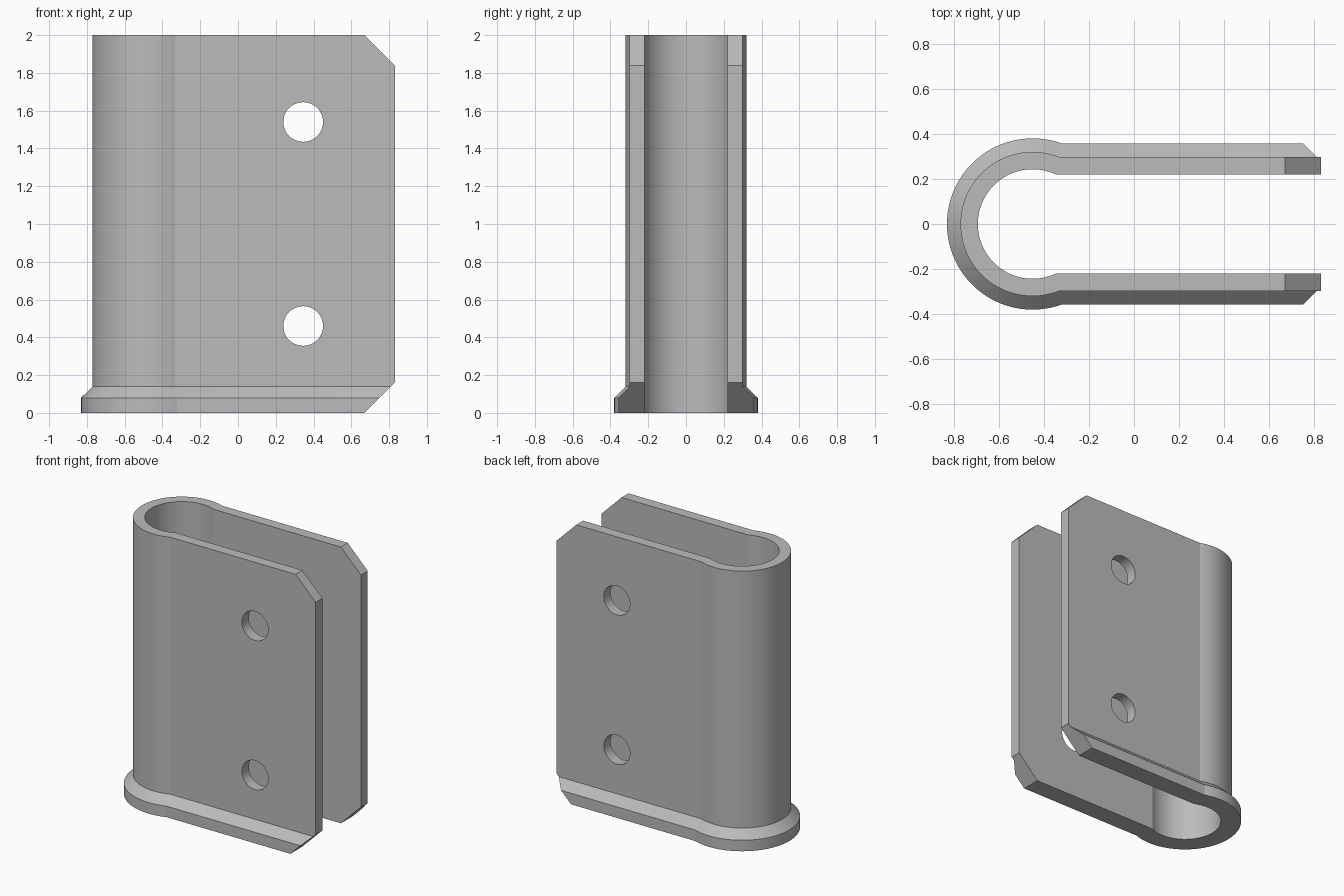
import bpy, bmesh, math
from mathutils import Vector

if "Cube" in bpy.data.objects:
    bpy.data.objects.remove(bpy.data.objects["Cube"], do_unlink=True)

grey = bpy.data.materials.new("mid grey")
grey.use_nodes = True
grey.diffuse_color = (0.5, 0.5, 0.5, 1)
grey.node_tree.nodes["Principled BSDF"].inputs["Base Color"].default_value = (0.5, 0.5, 0.5, 1)

CENTRE, END, HEIGHT, CHAMFER = -0.45, 0.83, 2.0, 0.16
STEPS = 64


def u_path(radius, wall):
    """Keyhole-like U: round nose, then two straight legs at y = +-wall."""
    start = math.asin(wall / radius)
    sweep = 2 * (math.pi - start)
    pts = [(END, wall)]
    for i in range(STEPS + 1):
        a = start + sweep * i / STEPS
        pts.append((CENTRE + radius * math.cos(a), radius * math.sin(a)))
    return pts + [(END, -wall)]


# Cross-section rings: flange, sloped shoulder, outer wall, inner wall
rings = [(0.38, 0.358, 0), (0.38, 0.358, 0.08), (0.32, 0.298, 0.14),
         (0.32, 0.298, HEIGHT), (0.243, 0.22, HEIGHT), (0.243, 0.22, 0)]
bm = bmesh.new()
loops = [[bm.verts.new((x, y, z)) for x, y in u_path(r, w)] for r, w, z in rings]
for k, a in enumerate(loops):
    b = loops[(k + 1) % len(loops)]
    for i in range(len(a) - 1):
        bm.faces.new((a[i], a[i + 1], b[i + 1], b[i]))
for end in (0, -1):
    bm.faces.new([loop[end] for loop in loops])
bmesh.ops.recalc_face_normals(bm, faces=bm.faces)

# Chamfered free corners at the top and bottom of both legs
for z, direction in ((0, -1), (HEIGHT, 1)):
    cut = bmesh.ops.bisect_plane(
        bm, geom=bm.verts[:] + bm.edges[:] + bm.faces[:], dist=1e-5,
        plane_co=Vector((END - CHAMFER, 0, z)), plane_no=Vector((1, 0, direction)),
        clear_outer=True)
    edges = [e for e in cut["geom_cut"] if isinstance(e, bmesh.types.BMEdge)]
    bmesh.ops.holes_fill(bm, edges=edges, sides=0)
bmesh.ops.recalc_face_normals(bm, faces=bm.faces)

mesh = bpy.data.meshes.new("folded_bracket")
bm.to_mesh(mesh)
bm.free()
mesh.materials.append(grey)
bracket = bpy.data.objects.new("folded_bracket", mesh)
bpy.context.collection.objects.link(bracket)

# Bolt holes through both legs
for name, z in (("lower", 0.46), ("upper", 1.54)):
    bpy.ops.mesh.primitive_cylinder_add(vertices=48, radius=0.105, depth=1.2,
                                        location=(0.345, 0, z),
                                        rotation=(math.pi / 2, 0, 0))
    cutter = bpy.context.object
    cutter.name = name + "_hole_cutter"
    cutter.data.materials.append(grey)
    cutter.hide_render = True
    cutter.hide_set(True)
    mod = bracket.modifiers.new(name + "_hole", "BOOLEAN")
    mod.object, mod.operation, mod.solver = cutter, "DIFFERENCE", "EXACT"

# Bake the holes so the cutters can go
bpy.context.view_layer.update()
baked = bpy.data.meshes.new_from_object(
    bracket.evaluated_get(bpy.context.evaluated_depsgraph_get()))
bracket.modifiers.clear()
bracket.data = baked
for name in ("lower", "upper"):
    bpy.data.objects.remove(bpy.data.objects[name + "_hole_cutter"], do_unlink=True)

bpy.ops.object.select_all(action="DESELECT")
bracket.select_set(True)
bpy.context.view_layer.objects.active = bracket
bpy.ops.object.shade_smooth_by_angle(angle=math.radians(15))
